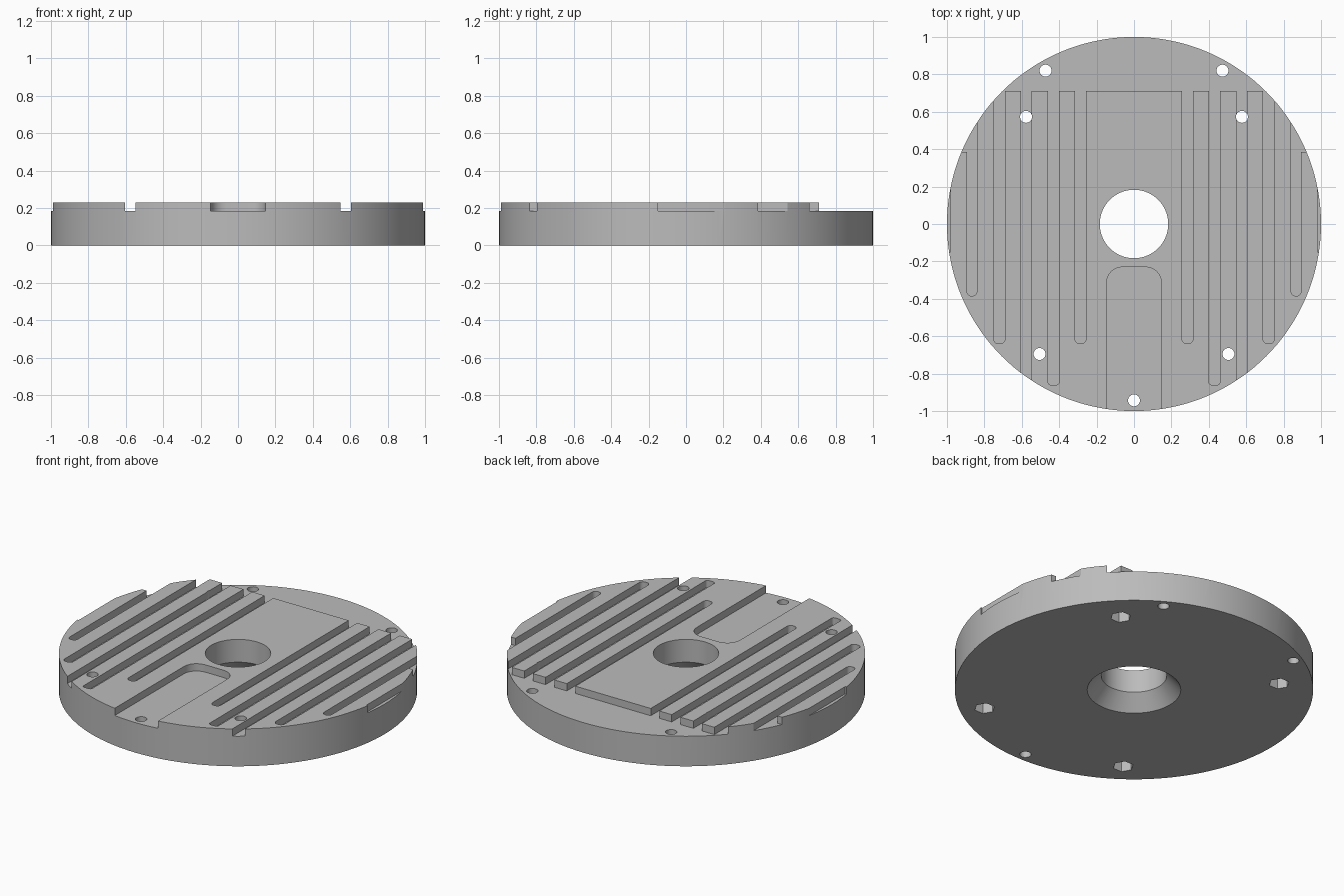
import bpy, bmesh, math

if "Cube" in bpy.data.objects:
    bpy.data.objects.remove(bpy.data.objects["Cube"], do_unlink=True)

TOP, FLOOR = 0.23, 0.185      # plate height and depth of the milled areas

metal = bpy.data.materials.new("light grey metal")
metal.use_nodes = True
grey = (0.5, 0.5, 0.5, 1)
metal.diffuse_color = grey
metal.node_tree.nodes["Principled BSDF"].inputs["Base Color"].default_value = grey


def loft(name, lower, upper, z0, z1):
    """Solid between two outlines with the same number of points."""
    bm = bmesh.new()
    a = [bm.verts.new((x, y, z0)) for x, y in lower]
    b = [bm.verts.new((x, y, z1)) for x, y in upper]
    bm.faces.new(a[::-1])
    bm.faces.new(b)
    n = len(a)
    for i in range(n):
        j = (i + 1) % n
        bm.faces.new((a[i], a[j], b[j], b[i]))
    bmesh.ops.recalc_face_normals(bm, faces=bm.faces)
    mesh = bpy.data.meshes.new(name)
    bm.to_mesh(mesh)
    bm.free()
    mesh.materials.append(metal)
    obj = bpy.data.objects.new(name, mesh)
    bpy.context.collection.objects.link(obj)
    return obj


def ring(x, y, r, n):
    return [(x + r * math.cos(2 * math.pi * i / n),
             y + r * math.sin(2 * math.pi * i / n)) for i in range(n)]


def slot(x0, x1, closed, opened, r):
    """Channel outline with rounded corners at its closed end."""
    s = 1 if closed < opened else -1
    arc = [math.pi / 2 * i / 6 for i in range(7)]
    left = [(x0 + r - r * math.cos(t), closed + s * (r - r * math.sin(t))) for t in arc]
    right = [(x1 - r + r * math.sin(t), closed + s * (r - r * math.cos(t))) for t in arc]
    return [(x0, opened)] + left + right + [(x1, opened)]


def box(x0, x1, y0, y1):
    return [(x0, y0), (x1, y0), (x1, y1), (x0, y1)]


def mirrored(outline, side):
    return [(side * x, y) for x, y in outline]


plate = loft("round_plate", ring(0, 0, 1, 144), ring(0, 0, 1, 144), 0, TOP)
cutters = []


def cut(lower, z0, z1, upper=None):
    cutters.append(loft("cutter", lower, upper or lower, z0, z1))


def mill(outline):
    cut(outline, FLOOR, TOP + 0.1)


# Lowered back ledge and front cable channel
mill(box(-1.2, 1.2, 0.71, 1.2))
mill(slot(-0.147, 0.147, -0.23, -1.2, 0.085))

# Long grooves, side steps and rim flats, on both sides
for side in (-1, 1):
    for x0, x1, end, r in ((0.257, 0.315, -0.64, 0.025),
                           (0.4, 0.46, -0.86, 0.015),
                           (0.547, 0.605, -1.2, 0.01),
                           (0.69, 0.75, -0.64, 0.025),
                           (0.84, 0.893, -0.385, 0.025)):
        mill(mirrored(slot(x0, x1, end, 1.1, r), side))
    mill(mirrored(box(0.88, 1.2, 0.385, 1.1), side))
    mill(mirrored(box(0.98, 1.2, -0.15, 0.4), side))

# Central bore with a tapered underside
cut(ring(0, 0, 0.183, 72), -0.1, TOP + 0.1)
cut(ring(0, 0, 0.27, 72), -0.01, 0.09, ring(0, 0, 0.183, 72))

# Screw holes, four of them with hexagonal nut pockets below
plain = [(-0.473, 0.82), (0.473, 0.82), (0, -0.943)]
nutted = [(-0.577, 0.573), (0.577, 0.573), (-0.505, -0.695), (0.505, -0.695)]
for x, y in plain + nutted:
    cut(ring(x, y, 0.032, 24), -0.1, TOP + 0.1)
for x, y in nutted:
    cut(ring(x, y, 0.058, 6), -0.1, 0.09)

# Apply every cut
bpy.context.view_layer.objects.active = plate
for cutter in cutters:
    mod = plate.modifiers.new("cut", 'BOOLEAN')
    mod.operation = 'DIFFERENCE'
    mod.solver = 'EXACT'
    mod.object = cutter
    bpy.ops.object.modifier_apply(modifier=mod.name)
    bpy.data.objects.remove(cutter, do_unlink=True)

bpy.ops.object.select_all(action='DESELECT')
plate.select_set(True)
bpy.ops.object.shade_smooth_by_angle(angle=math.radians(25))
